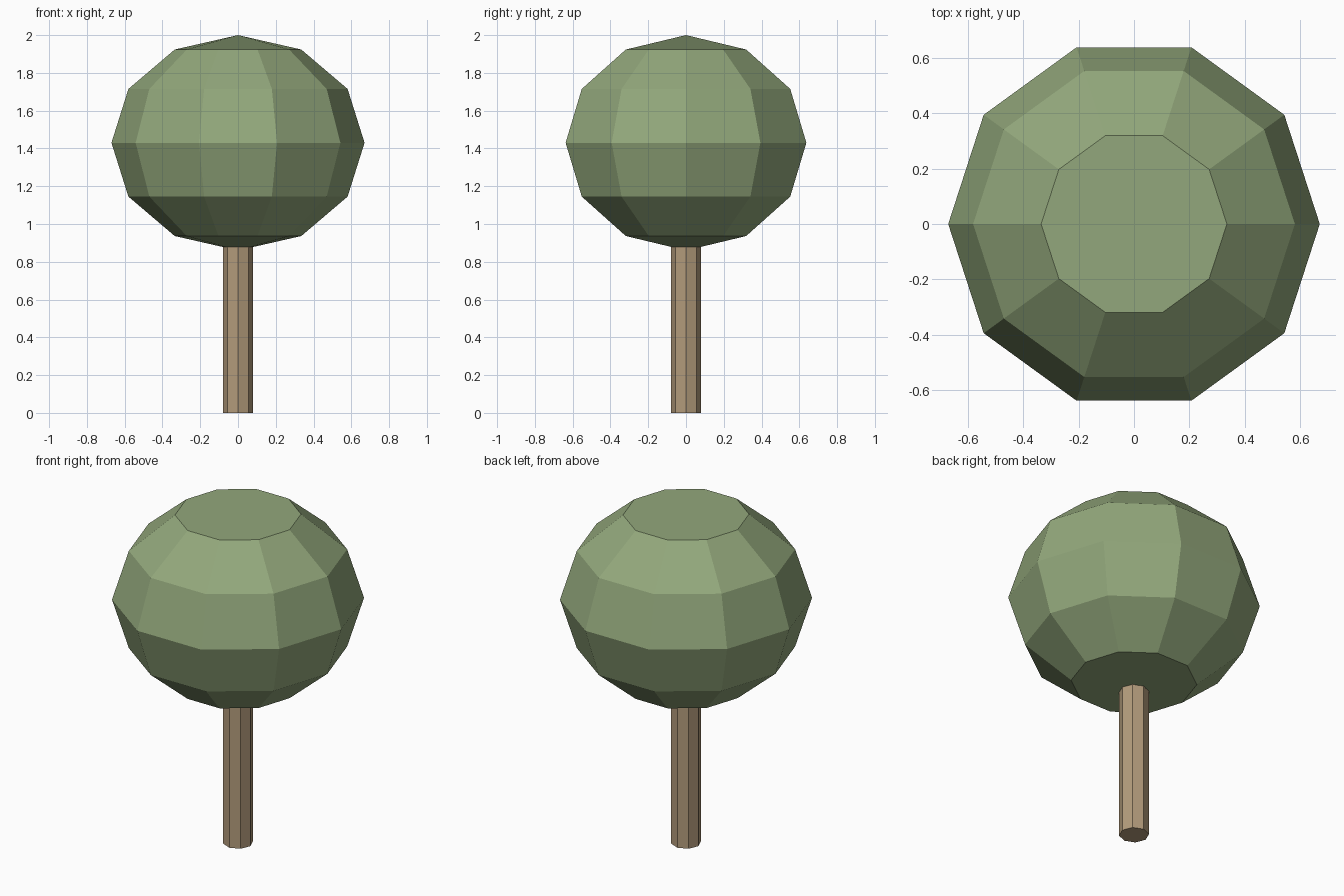
import bpy, bmesh, math
from mathutils import Matrix, Vector

if "Cube" in bpy.data.objects:
    bpy.data.objects.remove(bpy.data.objects["Cube"])

SIDES, RINGS = 10, 6
RADIUS, HALF_HEIGHT, CENTRE_Z = 0.67, 0.57, 1.43


def finish(bm, name, color):
    mesh = bpy.data.meshes.new(name)
    bm.to_mesh(mesh)
    bm.free()
    mat = bpy.data.materials.new(name + "_colour")
    mat.diffuse_color = (*color, 1)
    mat.use_nodes = True
    mat.node_tree.nodes["Principled BSDF"].inputs["Base Color"].default_value = mat.diffuse_color
    mesh.materials.append(mat)
    obj = bpy.data.objects.new(name, mesh)
    bpy.context.collection.objects.link(obj)
    return obj


# trunk: plain eight-sided post, its top tucked inside the canopy
bm = bmesh.new()
bmesh.ops.create_cone(bm, cap_ends=True, segments=8, radius1=0.08, radius2=0.08,
                      depth=0.95, matrix=Matrix.Translation((0, 0, 0.475)))
finish(bm, "trunk", (0.45, 0.33, 0.20))

# canopy: half-ellipse profile spun around z into a faceted ball
bm = bmesh.new()
profile = []
for i in range(RINGS + 1):
    a = math.pi * i / RINGS
    profile.append(bm.verts.new((RADIUS * math.sin(a), 0,
                                 CENTRE_Z + HALF_HEIGHT * math.cos(a))))
edges = [bm.edges.new(pair) for pair in zip(profile, profile[1:])]
bmesh.ops.spin(bm, geom=profile + edges, cent=(0, 0, 0), axis=(0, 0, 1),
               angle=math.tau, steps=SIDES)
bmesh.ops.remove_doubles(bm, verts=bm.verts[:], dist=0.001)
bmesh.ops.recalc_face_normals(bm, faces=bm.faces[:])
canopy = finish(bm, "canopy", (0.29, 0.39, 0.20)).data

# shallow end caps shade as one flat disc; all other faces stay faceted
normals = [None] * len(canopy.loops)
for face in canopy.polygons:
    n = face.normal.copy()
    if abs(n.z) > 0.9:
        n = Vector((0, 0, math.copysign(1, n.z)))
    for loop in face.loop_indices:
        normals[loop] = n
canopy.normals_split_custom_set(normals)
